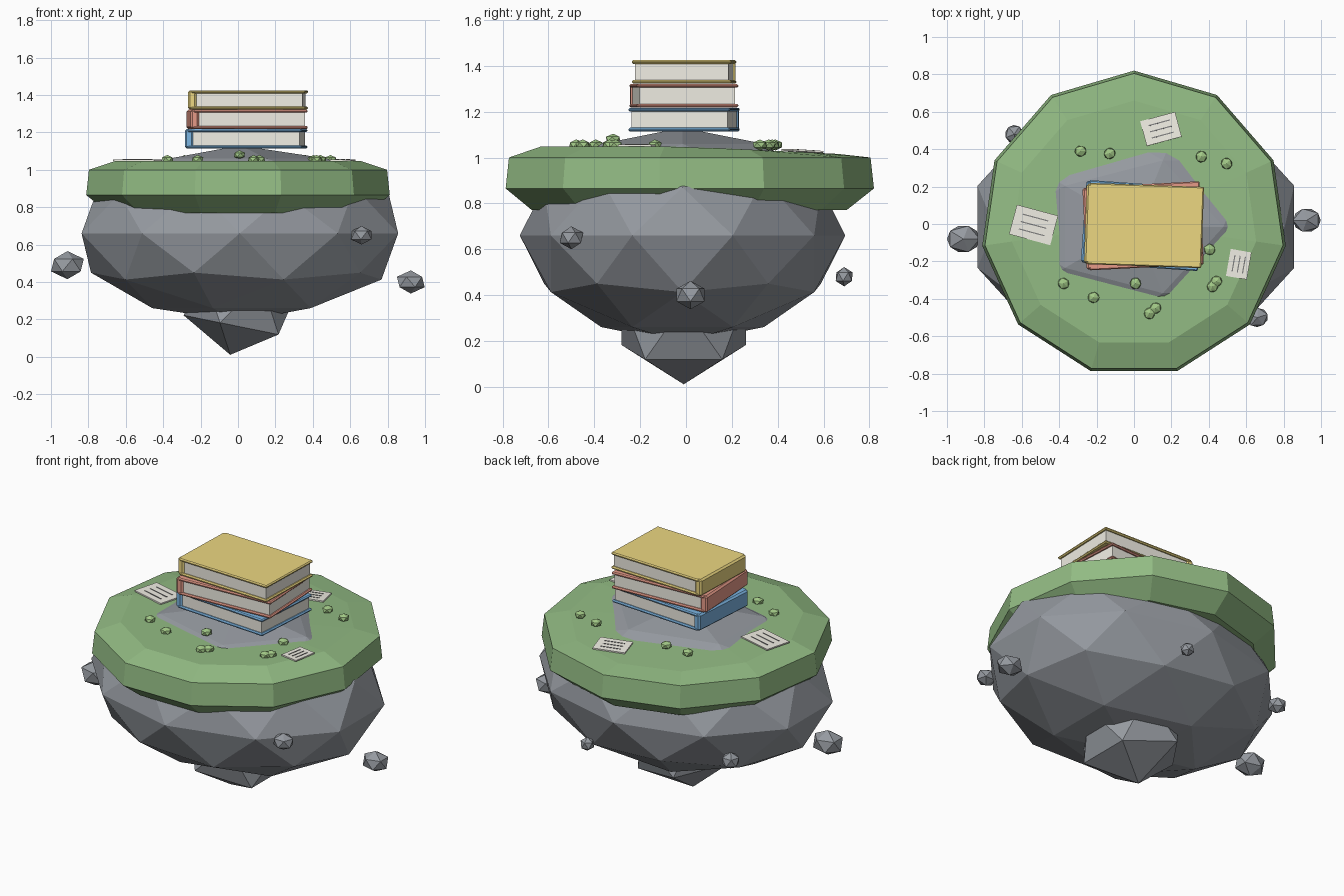
import bpy, bmesh, math
from mathutils import Matrix, Vector, Euler

if "Cube" in bpy.data.objects:
    bpy.data.objects.remove(bpy.data.objects["Cube"])


def material(name, r, g, b):
    m = bpy.data.materials.new(name)
    m.diffuse_color = (r, g, b, 1)
    m.use_nodes = True
    m.node_tree.nodes["Principled BSDF"].inputs["Base Color"].default_value = m.diffuse_color
    return m


STONE = material("stone", 0.30, 0.32, 0.35)
GRASS = material("grass", 0.29, 0.50, 0.23)
LEAF = material("leaf", 0.36, 0.58, 0.24)
PAPER = material("paper", 0.88, 0.86, 0.78)
INK = material("ink", 0.22, 0.22, 0.22)
YELLOW = material("yellow", 0.84, 0.68, 0.22)
RED = material("red", 0.80, 0.33, 0.25)
BLUE = material("blue", 0.20, 0.46, 0.76)


def finish(bm, name, mat, bevel=0):
    bmesh.ops.recalc_face_normals(bm, faces=bm.faces)
    me = bpy.data.meshes.new(name)
    bm.to_mesh(me)
    bm.free()
    ob = bpy.data.objects.new(name, me)
    bpy.context.collection.objects.link(ob)
    me.materials.append(mat)
    if bevel:
        mod = ob.modifiers.new("bevel", "BEVEL")
        mod.width, mod.segments = bevel, 1
    return ob


def place(loc, scale, rot=(0, 0, 0)):
    return Matrix.LocRotScale(Vector(loc), Euler(rot), Vector(scale))


def ball(name, mat, loc, scale, rot=(0, 0, 0), sub=1):
    bm = bmesh.new()
    bmesh.ops.create_icosphere(bm, subdivisions=sub, radius=1, matrix=place(loc, scale, rot))
    return finish(bm, name, mat)


def box(name, mat, frame, lo, hi, bevel=0):
    lo, hi = Vector(lo), Vector(hi)
    bm = bmesh.new()
    bmesh.ops.create_cube(bm, size=1, matrix=frame @ place((lo + hi) / 2, hi - lo))
    return finish(bm, name, mat, bevel)


# island rock, hanging tip and drifting stones
ball("island_rock", STONE, (0.01, -0.015, 0.66), (0.89, 0.71, 0.47), sub=2)
ball("rock_tip", STONE, (0.015, -0.01, 0.29), (0.32, 0.32, 0.285), (0, 0.2, 0))
stones = [((-0.912, -0.08, 0.49), (0.098, 0.082, 0.075), 0.0),
          ((0.924, 0.02, 0.40), (0.083, 0.072, 0.062), math.pi),
          ((0.66, -0.50, 0.65), (0.064, 0.056, 0.05), 0.3),
          ((-0.64, 0.48, 0.52), (0.055, 0.055, 0.05), 1.0),
          ((0.19, 0.69, 0.48), (0.042, 0.042, 0.042), 0.5)]
for i, (loc, size, turn) in enumerate(stones):
    ball(f"floating_stone_{i + 1}", STONE, loc, size, (0, 0, turn))

# grass cap: 11-sided rings, top ring dips towards the back
SIDES = 11
bm = bmesh.new()
rings = []
for r, z in [(0.66, 1.048), (0.805, 1.0), (0.82, 0.865), (0.70, 0.77)]:
    ring = []
    for i in range(SIDES):
        a = math.pi / 2 + i * math.tau / SIDES
        y = r * math.sin(a)
        dip = 0.032 * max(0, y / 0.66) if r == 0.66 else 0
        ring.append(bm.verts.new((r * math.cos(a), y, z - dip)))
    rings.append(ring)
top = bm.verts.new((0, 0, 1.048))
for i in range(SIDES):
    j = (i + 1) % SIDES
    bm.faces.new((top, rings[0][i], rings[0][j]))
    for a, b in zip(rings, rings[1:]):
        bm.faces.new((a[i], b[i], b[j], a[j]))
bm.faces.new(rings[-1])
finish(bm, "grass_cap", GRASS)

# stacked books, spine on the left
books = [("blue", BLUE, (0.045, -0.008, 1.114), -4, 0.445),
         ("red", RED, (0.05, -0.01, 1.218), 3, 0.445),
         ("yellow", YELLOW, (0.055, -0.008, 1.322), -2, 0.435)]
for name, mat, loc, deg, depth in books:
    f = place(loc, (1, 1, 1), (0, 0, math.radians(deg)))
    h, d = 0.103, depth / 2
    box(name + "_bottom_cover", mat, f, (-0.30, -d, 0), (0.312, d, 0.016), 0.006)
    box(name + "_top_cover", mat, f, (-0.30, -d, h - 0.016), (0.312, d, h), 0.006)
    box(name + "_spine", mat, f, (-0.315, -d + 0.004, 0), (-0.27, d - 0.004, h), 0.01)
    box(name + "_pages", PAPER, f, (-0.28, -d + 0.013, 0.014), (0.298, d - 0.013, h - 0.014))

# loose sheets with ruled lines
sheets = [((-0.537, -0.005, 1.052), 0.228, 0.163, (0, 0, -15)),
          ((0.144, 0.508, 1.029), 0.193, 0.137, (-3.5, 0, 15)),
          ((0.56, -0.215, 1.052), 0.147, 0.113, (0, 0, 80))]
for i, (loc, w, d, rot) in enumerate(sheets):
    f = place(loc, (1, 1, 1), [math.radians(v) for v in rot])
    box(f"sheet_{i + 1}", PAPER, f, (-w / 2, -d / 2, -0.004), (w / 2, d / 2, 0.004))
    for k in (-1, 0, 1):
        y = k * d * 0.25
        box(f"sheet_{i + 1}_line_{k + 2}", INK, f, (-w * 0.31, y - 0.003, 0.003),
            (w * 0.31, y + 0.003, 0.006))

# little bushes
bushes = [(-0.286, 0.39), (-0.13, 0.377), (0.36, 0.36), (0.495, 0.323), (0.404, -0.136),
          (0.44, -0.307), (0.42, -0.334), (0.008, -0.318), (-0.377, -0.318),
          (-0.216, -0.393), (0.115, -0.45), (0.083, -0.478)]
for i, (x, y) in enumerate(bushes):
    z = 1.08 if i == 7 else 1.055
    ball(f"bush_{i + 1}", LEAF, (x, y, z), (0.035, 0.033, 0.024), (0, 0, i * 0.7))
